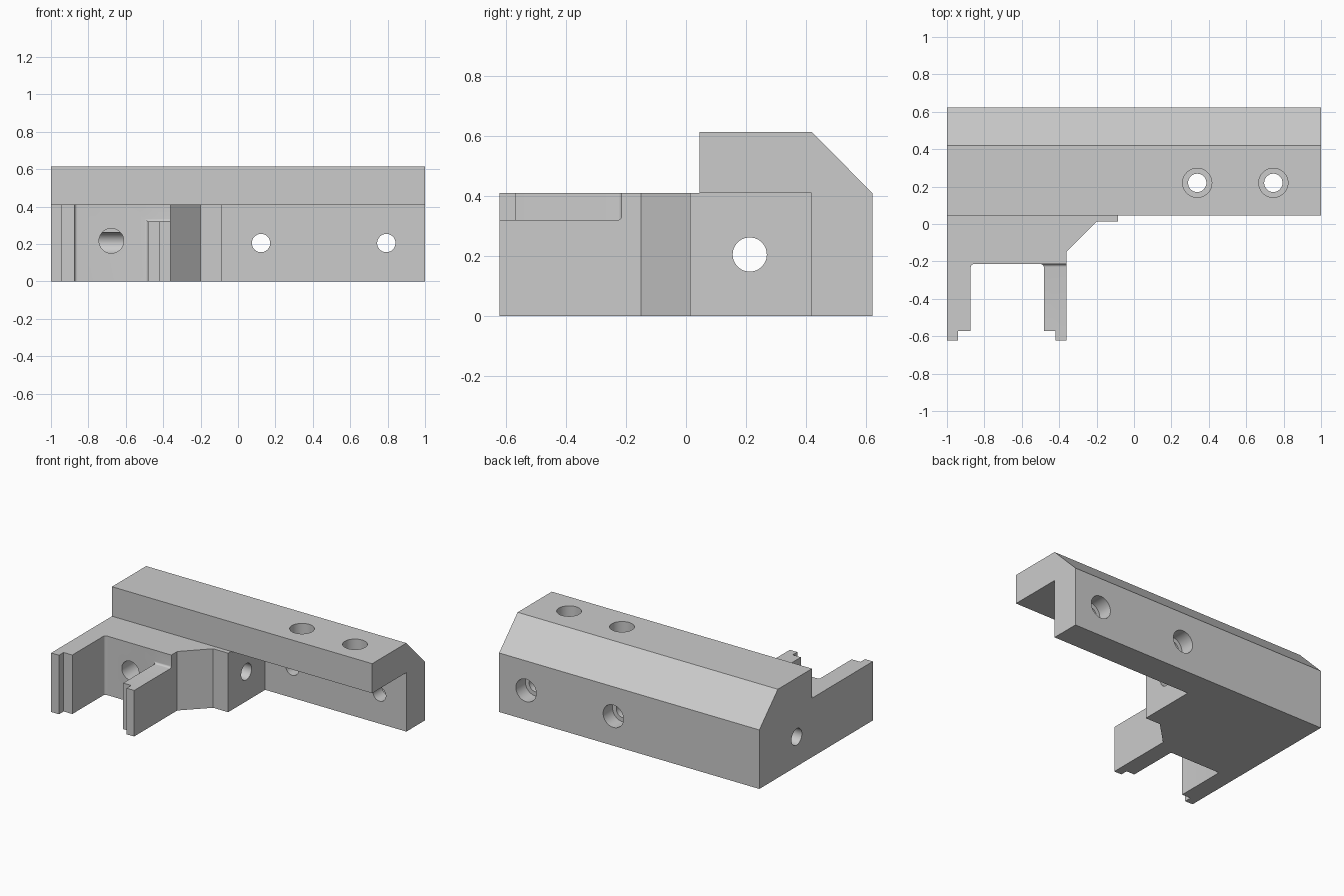
import bpy, bmesh, math
from mathutils import Vector

cube = bpy.data.objects.get("Cube")
if cube:
    bpy.data.objects.remove(cube, do_unlink=True)

grey = bpy.data.materials.new("plain grey")
grey.use_nodes = True
colour = (0.6, 0.6, 0.6, 1)
grey.diffuse_color = colour
grey.node_tree.nodes["Principled BSDF"].inputs["Base Color"].default_value = colour


def place(axis, u, v, w):
    """Put a profile point (u, v) at distance w along the axis."""
    return Vector({"x": (w, u, v), "y": (u, w, v), "z": (u, v, w)}[axis])


def prism(name, points, axis, low, high):
    bm = bmesh.new()
    base = bm.faces.new([bm.verts.new(place(axis, u, v, low)) for u, v in points])
    grown = bmesh.ops.extrude_face_region(bm, geom=[base])["geom"]
    moved = [g for g in grown if isinstance(g, bmesh.types.BMVert)]
    bmesh.ops.translate(bm, verts=moved, vec=place(axis, 0, 0, high - low))
    bmesh.ops.recalc_face_normals(bm, faces=bm.faces[:])
    mesh = bpy.data.meshes.new(name)
    bm.to_mesh(mesh)
    bm.free()
    mesh.materials.append(grey)
    obj = bpy.data.objects.new(name, mesh)
    bpy.context.collection.objects.link(obj)
    return obj


def arc(u, v, radius, start, end, steps=6):
    angles = [math.radians(start + (end - start) * i / steps) for i in range(steps + 1)]
    return [(u + radius * math.cos(a), v + radius * math.sin(a)) for a in angles]


def drill(axis, u, v, radius, low, high):
    return prism("hole_cutter", arc(u, v, radius, 0, 360, 48)[:-1], axis, low, high)


def combine(target, other, operation):
    mod = target.modifiers.new("join", "BOOLEAN")
    mod.operation, mod.solver, mod.object = operation, "EXACT", other
    other.hide_render = True
    bpy.ops.object.select_all(action="DESELECT")
    bpy.context.view_layer.objects.active = target
    target.select_set(True)
    bpy.ops.object.modifier_apply(modifier=mod.name)
    bpy.data.objects.remove(other, do_unlink=True)


SHELF = 0.41   # height of the lower block
FRONT, BACK = -0.623, 0.623
ALCOVE = -0.215
R = 0.015      # small inner fillets

# Long rail: rear wall with an overhanging, chamfered top
bracket = prism("bracket_body", [
    (0.42, 0), (BACK, 0), (BACK, SHELF), (0.42, 0.615),
    (0.045, 0.615), (0.045, SHELF), (0.42, SHELF)], "x", -1, 1)

# Lower block with two notched arms
outline = [(-1, FRONT), (-0.94, FRONT), (-0.94, -0.572), (-0.873, -0.572)]
outline += arc(-0.873 + R, ALCOVE - R, R, 180, 90)
outline += arc(-0.482 - R, ALCOVE - R, R, 90, 0)
outline += [(-0.482, -0.572), (-0.42, -0.572), (-0.42, FRONT), (-0.362, FRONT),
            (-0.362, -0.15), (-0.2, 0.013), (-0.085, 0.013), (-0.085, 0.5), (-1, 0.5)]
combine(bracket, prism("lower_block", outline, "z", 0, SHELF), "UNION")

# Lowered top of the inner arm, with a rounded inner corner
step = [(-0.7, 0.5), (-0.7, 0.32)] + arc(ALCOVE - R, 0.32 + R, R, -90, 0) + [(ALCOVE, 0.5)]
combine(bracket, prism("arm_step_cutter", step, "x", -0.6, -0.3), "DIFFERENCE")

# Cross bore and the alcove bore that meets it
combine(bracket, drill("x", 0.213, 0.205, 0.057, -1.1, 0), "DIFFERENCE")
combine(bracket, drill("y", -0.677, 0.217, 0.066, -0.3, 0.213), "DIFFERENCE")

# Counterbored screw holes: two down through the top, two through the rear wall
for x in (0.338, 0.745):
    combine(bracket, drill("z", x, 0.22, 0.049, 0.3, 0.7), "DIFFERENCE")
    combine(bracket, drill("z", x, 0.22, 0.078, 0.51, 0.7), "DIFFERENCE")
for x in (0.123, 0.793):
    combine(bracket, drill("y", x, 0.205, 0.049, 0.3, 0.7), "DIFFERENCE")
    combine(bracket, drill("y", x, 0.205, 0.078, 0.52, 0.7), "DIFFERENCE")

bpy.ops.object.shade_smooth_by_angle(angle=math.radians(30))
